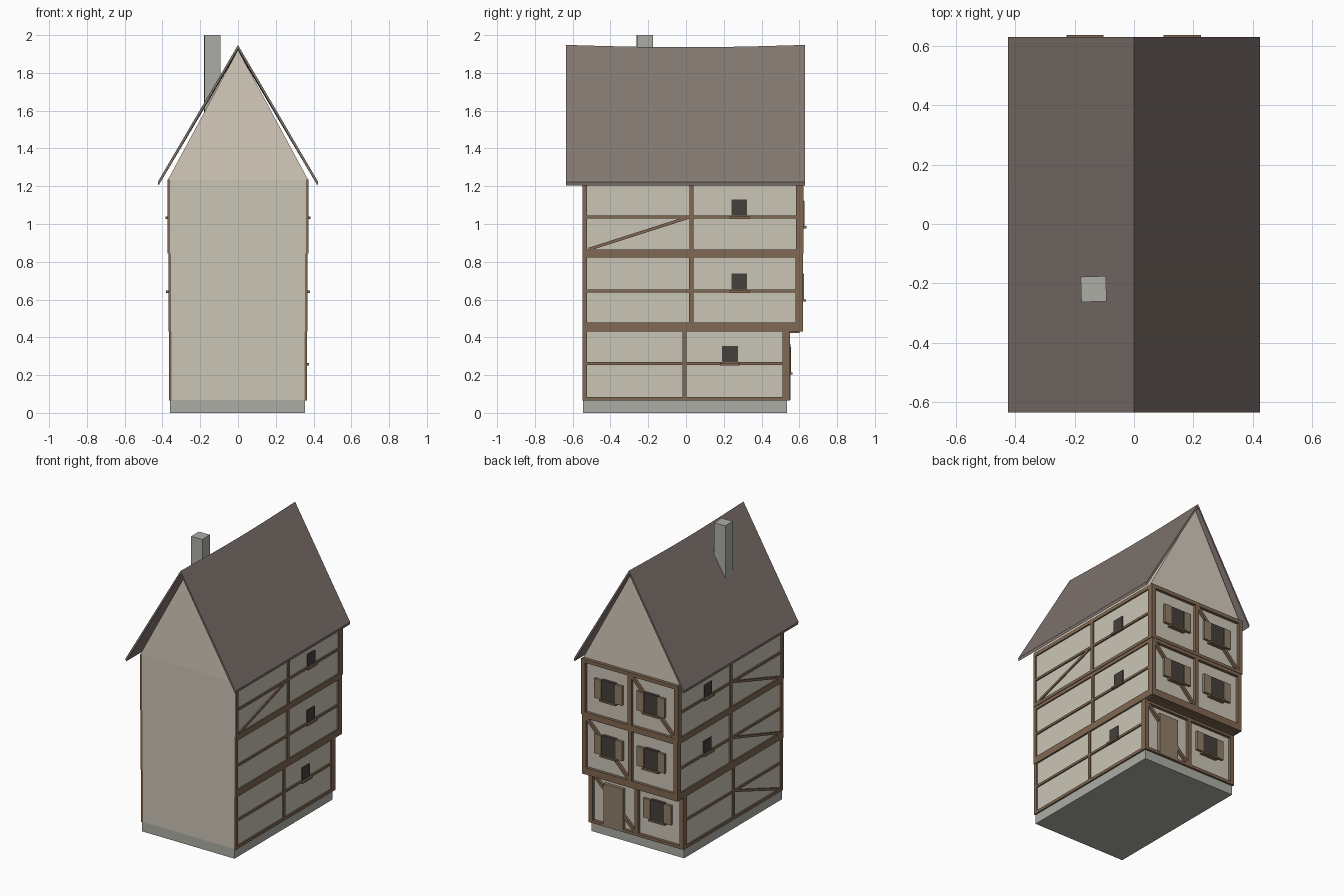
import bpy, bmesh, math
from mathutils import Vector, Matrix

if "Cube" in bpy.data.objects:
    bpy.data.objects.remove(bpy.data.objects["Cube"])


def mat(name, c):
    m = bpy.data.materials.new(name)
    m.diffuse_color = (*c, 1)
    m.use_nodes = True
    m.node_tree.nodes["Principled BSDF"].inputs["Base Color"].default_value = m.diffuse_color
    return m


PLASTER = mat("plaster", (0.60, 0.56, 0.47))
GABLE = mat("gable_plaster", (0.66, 0.60, 0.50))
TIMBER = mat("timber", (0.22, 0.14, 0.085))
ROOF = mat("roof_tile", (0.22, 0.18, 0.16))
STONE = mat("stone", (0.42, 0.42, 0.38))
GLASS = mat("glass", (0.06, 0.05, 0.045))
WOOD = mat("door_wood", (0.28, 0.21, 0.14))


def finish(name, bm, m):
    bmesh.ops.recalc_face_normals(bm, faces=bm.faces)
    me = bpy.data.meshes.new(name)
    bm.to_mesh(me)
    bm.free()
    me.materials.append(m)
    ob = bpy.data.objects.new(name, me)
    bpy.context.collection.objects.link(ob)
    return ob


def add_box(bm, x0, x1, y0, y1, z0, z1):
    c = Vector((x0 + x1, y0 + y1, z0 + z1)) / 2
    s = Matrix.Diagonal((x1 - x0, y1 - y0, z1 - z0, 1))
    bmesh.ops.create_cube(bm, size=1, matrix=Matrix.Translation(c) @ s)


def box(name, m, *b):
    bm = bmesh.new()
    add_box(bm, *b)
    return finish(name, bm, m)


def prism(name, m, sections):
    """Skin a closed solid through matching point loops."""
    bm = bmesh.new()
    loops = [[bm.verts.new(p) for p in s] for s in sections]
    n = len(loops[0])
    for a, b in zip(loops, loops[1:]):
        for i in range(n):
            j = (i + 1) % n
            bm.faces.new((a[i], a[j], b[j], b[i]))
    bm.faces.new(loops[0])
    bm.faces.new(loops[-1])
    return finish(name, bm, m)


def brace(bm, axis, d0, d1, a, b, w=0.02):
    """Slanted timber between a and b (along-wall, z) on a wall facing axis."""
    dx, dz = b[0] - a[0], b[1] - a[1]
    L = math.hypot(dx, dz)
    u = (dx / L, dz / L)
    v = (-u[1], u[0])
    o = ((a[0] + b[0]) / 2, (a[1] + b[1]) / 2, (d0 + d1) / 2)
    put = (lambda p, z, d: (d, p, z)) if axis == 'x' else (lambda p, z, d: (p, d, z))
    M = Matrix.Identity(4)
    cols = [put(u[0], u[1], 0), put(v[0], v[1], 0), put(0, 0, 1), put(o[0], o[1], o[2])]
    for c in range(4):
        M.col[c][:3] = cols[c]
    bmesh.ops.create_cube(bm, size=1, matrix=M @ Matrix.Diagonal((L, w, abs(d1 - d0), 1)))


Y0, T = -0.545, 0.02
box("stone_plinth", STONE, -0.36, 0.355, Y0, 0.535, 0, 0.067)

# storeys: name, bottom, top, lower beam top, upper beam bottom, mid rail, half width, front wall y
storeys = [
    ("ground", 0.065, 0.430, 0.085, 0.430, 0.262, 0.357, 0.530),
    ("first", 0.430, 0.845, 0.478, 0.822, 0.645, 0.360, 0.600),
    ("second", 0.845, 1.235, 0.866, 1.210, 1.037, 0.364, 0.603),
]
for k, (n, z0, z1, zb, zt, zm, hw, yf) in enumerate(storeys):
    box(n + "_wall", PLASTER, -hw, hw, Y0, yf, z0, z1)

    # side framing, both sides
    ym = (Y0 + yf) / 2
    for s, side in ((1, "right"), (-1, "left")):
        xa, xb = sorted((s * (hw - 0.005), s * (hw + 0.009)))
        bm = bmesh.new()
        for a, b in ((Y0 - 0.002, Y0 + T), (ym - 0.011, ym + 0.011), (yf - T, yf + 0.002)):
            add_box(bm, xa, xb, a, b, z0, z1)
        rails = [(z0, zb), (zm - 0.008, zm + 0.008)]
        if zt < z1:
            rails.append((zt, z1))
        for a, b in rails:
            add_box(bm, xa, xb, Y0, yf + 0.01, a, b) if a == z0 else \
                add_box(bm, xa, xb, Y0, yf, a, b)
        if s < 0 or k == 2:
            brace(bm, 'x', xa, xb - 0.001, (Y0 + 0.03, zb), (ym - 0.01, zm), 0.016)
        finish(f"{n}_{side}_timbers", bm, TIMBER)

        # small side window with sill
        if s > 0 or k > 0:
            yc = 0.282 if k else 0.232
            xa, xb = sorted((s * (hw - 0.01), s * (hw + 0.006)))
            box(f"{n}_{side}_window", GLASS, xa, xb, yc - 0.042, yc + 0.042, zm + 0.008, zm + 0.092)
            xa, xb = sorted((s * hw, s * (hw + 0.02)))
            box(f"{n}_{side}_sill", TIMBER, xa, xb, yc - 0.053, yc + 0.053, zm - 0.01, zm + 0.003)

    # street facade framing
    bm = bmesh.new()
    ya, yb = yf - 0.005, yf + T
    e = hw + 0.009
    for a, b in ((-e, -e + 0.03), (-0.014, 0.014), (e - 0.03, e)):
        add_box(bm, a, b, ya, yb, z0, z1)
    zt2 = zt if k else 0.405
    add_box(bm, -e, e, ya, yb, z0, zb)
    add_box(bm, -e, e, ya, yb, zt2, z1)
    if k == 2:
        brace(bm, 'y', ya, yb - 0.003, (-e + 0.03, zb), (-0.01, zt2))
    else:
        brace(bm, 'y', ya, yb - 0.003, (0.01, zb), (e - 0.03, zt2))
    finish(n + "_facade_timbers", bm, TIMBER)

    # facade windows with open shutters and sill
    for xc in ((-0.165, 0.163) if k else (-0.165,)):
        tag = f"{n}_facade_{'a' if xc < 0 else 'b'}"
        zs = (0.21, 0.597, 0.985)[k]
        box(tag + "_window", GLASS, xc - 0.053, xc + 0.053, ya, yb + 0.001, zs, zs + 0.14)
        box(tag + "_sill", TIMBER, xc - 0.063, xc + 0.063, ya, yf + 0.034, zs - 0.008, zs + 0.004)
        bm = bmesh.new()
        for s in (-1, 1):
            a, b = sorted((xc + s * 0.055, xc + s * 0.108))
            add_box(bm, a, b, yf + 0.008, yb + 0.005, zs + 0.004, zs + 0.138)
        finish(tag + "_shutters", bm, WOOD)

# front door and jetty beam
box("door", WOOD, 0.10, 0.25, 0.52, 0.553, 0.067, 0.365)
box("jetty_beam", TIMBER, -0.355, 0.355, 0.54, 0.60, 0.422, 0.44)

# gable block
tri = [(-0.372, 1.233), (0.372, 1.233), (0, 1.922)]
prism("gable", GABLE, [[(x, y, z) for x, z in tri] for y in (Y0 - 0.002, 0.60)])

# roof with a slightly sagging ridge
N = 10
secs = []
for i in range(N + 1):
    t = i / N
    y = -0.634 + 1.264 * t
    r = 1.948 - 0.012 * math.sin(math.pi * t)
    secs.append([(-0.425, y, 1.222), (0, y, r), (0.425, y, 1.222),
                 (0.421, y, 1.203), (0, y, r - 0.022), (-0.421, y, 1.203)])
prism("roof", ROOF, secs)

# chimney
ch = box("chimney", STONE, -0.0425, 0.0425, -0.0425, 0.0425, 1.5, 2.0)
ch.location = (-0.136, -0.219, 0)
ch.rotation_euler.z = math.radians(1.8)
